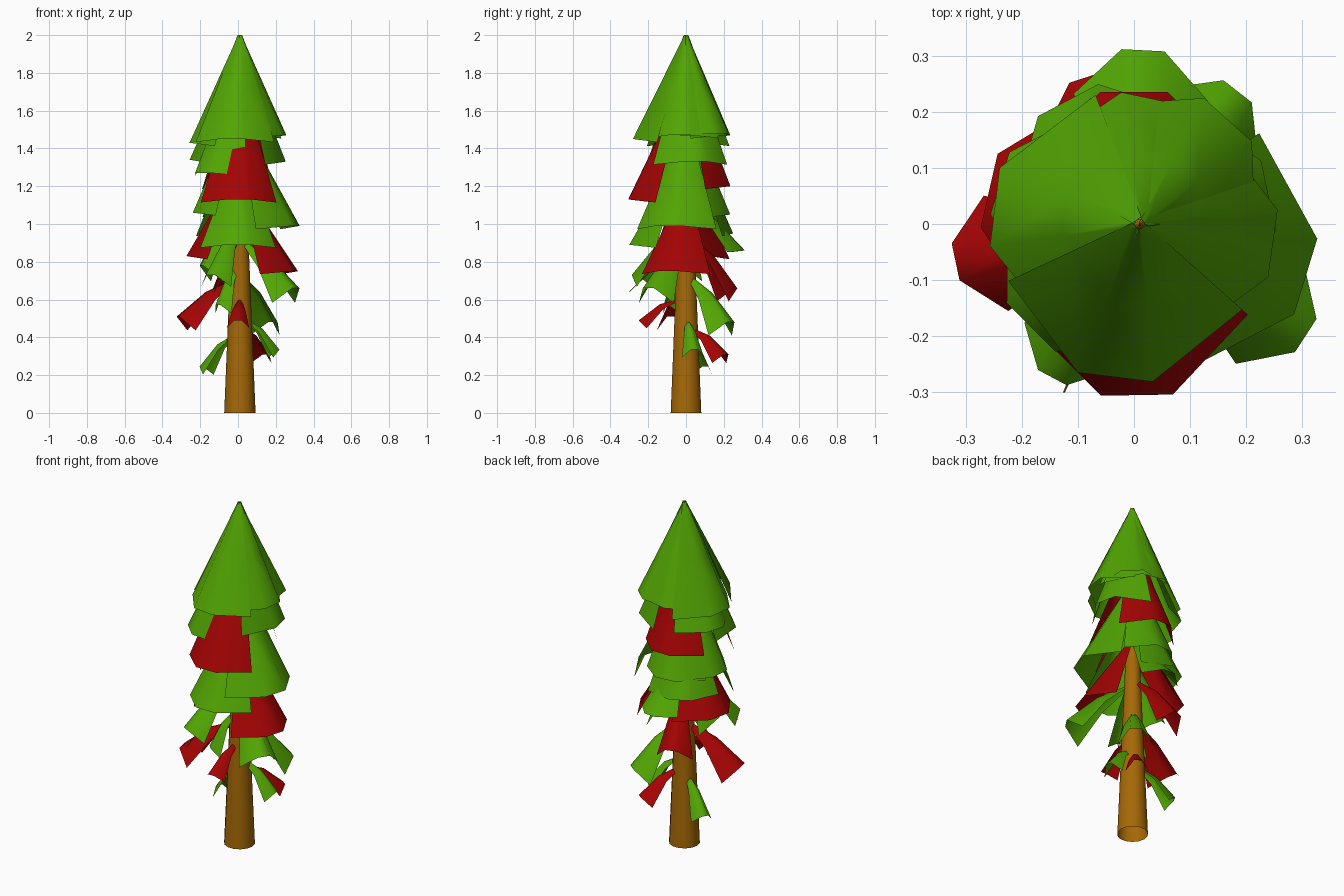
import bpy
import bmesh
import math
from mathutils import Vector

if "Cube" in bpy.data.objects:
    bpy.data.objects.remove(bpy.data.objects["Cube"])


def make_material(name, rgb):
    mat = bpy.data.materials.new(name)
    mat.use_nodes = True
    mat.diffuse_color = (*rgb, 1)
    mat.node_tree.nodes["Principled BSDF"].inputs["Base Color"].default_value = (*rgb, 1)
    return mat


GREEN = make_material("leaf green", (0.085, 0.38, 0.001))
RED = make_material("leaf red", (0.38, 0.001, 0.001))
BROWN = make_material("bark brown", (0.38, 0.14, 0.002))
AXIS_X = 0.01


def finish(bm, name, mat):
    for face in bm.faces:
        face.smooth = True
    mesh = bpy.data.meshes.new(name)
    bm.to_mesh(mesh)
    bm.free()
    mesh.materials.append(mat)
    obj = bpy.data.objects.new(name, mesh)
    bpy.context.collection.objects.link(obj)


def trunk_radius(z):
    return 0.083 - 0.041 * z


def loft(bm, rows, closed=False):
    rings = [[bm.verts.new(p) for p in row] for row in rows]
    for a, b in zip(rings, rings[1:]):
        n = len(a)
        for i in range(n if closed else n - 1):
            j = (i + 1) % n
            bm.faces.new((a[i], b[i], b[j], a[j]))
    return rings


# Tapered trunk, open at the foot and closed at the tip
def trunk():
    bm = bmesh.new()
    rows = []
    for z in (2.0, 1.3, 0.6, 0):
        ring = [math.tau * i / 14 for i in range(14)]
        rows.append([Vector((AXIS_X + trunk_radius(z) * math.cos(a),
                             trunk_radius(z) * math.sin(a), z)) for a in ring])
    rings = loft(bm, rows, closed=True)
    bm.faces.new(rings[0])
    finish(bm, "trunk", BROWN)


# Drooping bough: an arched sheet of three strips, widening towards its tip
def bough(index, azimuth, z_top, z_tip, reach, half, mat):
    a = math.radians(azimuth)
    out = Vector((math.cos(a), math.sin(a), 0))
    side = Vector((-math.sin(a), math.cos(a), 0))
    root = Vector((AXIS_X, 0, z_top)) + out * 0.008
    tip = Vector((0, 0, z_tip)) + out * reach
    low = z_top < 1.1
    # Upper boughs wrap level around the trunk, low ones fold downwards
    fold = out * 0.7 + Vector((0, 0, 0.7 if low else 0.08))
    bend = Vector((0, 0, 0.025 if low else 0)) + out * (0.01 if low else 0)
    rows = []
    for t in (0, 0.5, 1):
        width = half * (0.06 + 0.94 * t)
        mid = root.lerp(tip, t) + bend * math.sin(math.pi * t)
        rows.append([mid + side * width * s - fold * width * d
                     for s, d in ((-1, 1), (-0.32, 0), (0.32, 0), (1, 1))])
    bm = bmesh.new()
    loft(bm, rows)
    finish(bm, f"bough_{index:02d}", mat)


# Azimuth, root height, tip height, reach, half width, colour
BOUGHS = [
    (-97, 2.0, 1.45, 0.275, 0.21, GREEN),
    (78, 2.0, 1.47, 0.225, 0.22, GREEN),
    (173, 2.0, 1.43, 0.25, 0.22, GREEN),
    (-8, 2.0, 1.47, 0.25, 0.19, GREEN),
    (48, 1.99, 1.48, 0.25, 0.18, GREEN),
    (12, 1.93, 1.33, 0.245, 0.20, GREEN),
    (225, 1.88, 1.27, 0.26, 0.19, GREEN),
    (163, 1.92, 1.34, 0.25, 0.18, GREEN),
    (90, 1.8, 1.20, 0.235, 0.19, RED),
    (-89, 1.75, 1.13, 0.305, 0.20, RED),
    (175, 1.62, 1.06, 0.235, 0.19, GREEN),
    (95, 1.6, 1.05, 0.23, 0.18, GREEN),
    (-17, 1.55, 0.99, 0.32, 0.22, GREEN),
    (118, 1.5, 0.95, 0.25, 0.19, GREEN),
    (-90, 1.4, 0.89, 0.3, 0.20, GREEN),
    (87, 1.18, 0.86, 0.31, 0.12, GREEN),
    (167, 1.3, 0.83, 0.265, 0.21, RED),
    (-17, 1.2, 0.75, 0.313, 0.19, RED),
    (195, 1.08, 0.78, 0.2, 0.12, GREEN),
    (242, 1.0, 0.73, 0.31, 0.09, GREEN),
    (-33, 0.92, 0.66, 0.365, 0.11, GREEN),
    (108, 0.95, 0.66, 0.275, 0.10, RED),
    (225, 0.8, 0.57, 0.15, 0.06, GREEN),
    (52, 0.74, 0.48, 0.3, 0.10, GREEN),
    (192, 0.72, 0.51, 0.325, 0.105, RED),
    (-90, 0.61, 0.49, 0.25, 0.06, RED),
    (12, 0.51, 0.335, 0.22, 0.06, GREEN),
    (55, 0.46, 0.31, 0.26, 0.065, RED),
    (152, 0.43, 0.245, 0.22, 0.06, GREEN),
]


# Thin woody stem of one bough
def stem():
    bm = bmesh.new()
    root, tip = Vector((0, -0.02, 0.92)), Vector((-0.125, -0.3, 0.64))
    loft(bm, [[p + Vector((r * math.cos(k * math.tau / 5), 0, r * math.sin(k * math.tau / 5)))
               for k in range(5)] for p, r in ((root, 0.01), (tip, 0.002))], closed=True)
    finish(bm, "stem", BROWN)


trunk()
stem()
for number, spec in enumerate(BOUGHS, 1):
    bough(number, *spec)
